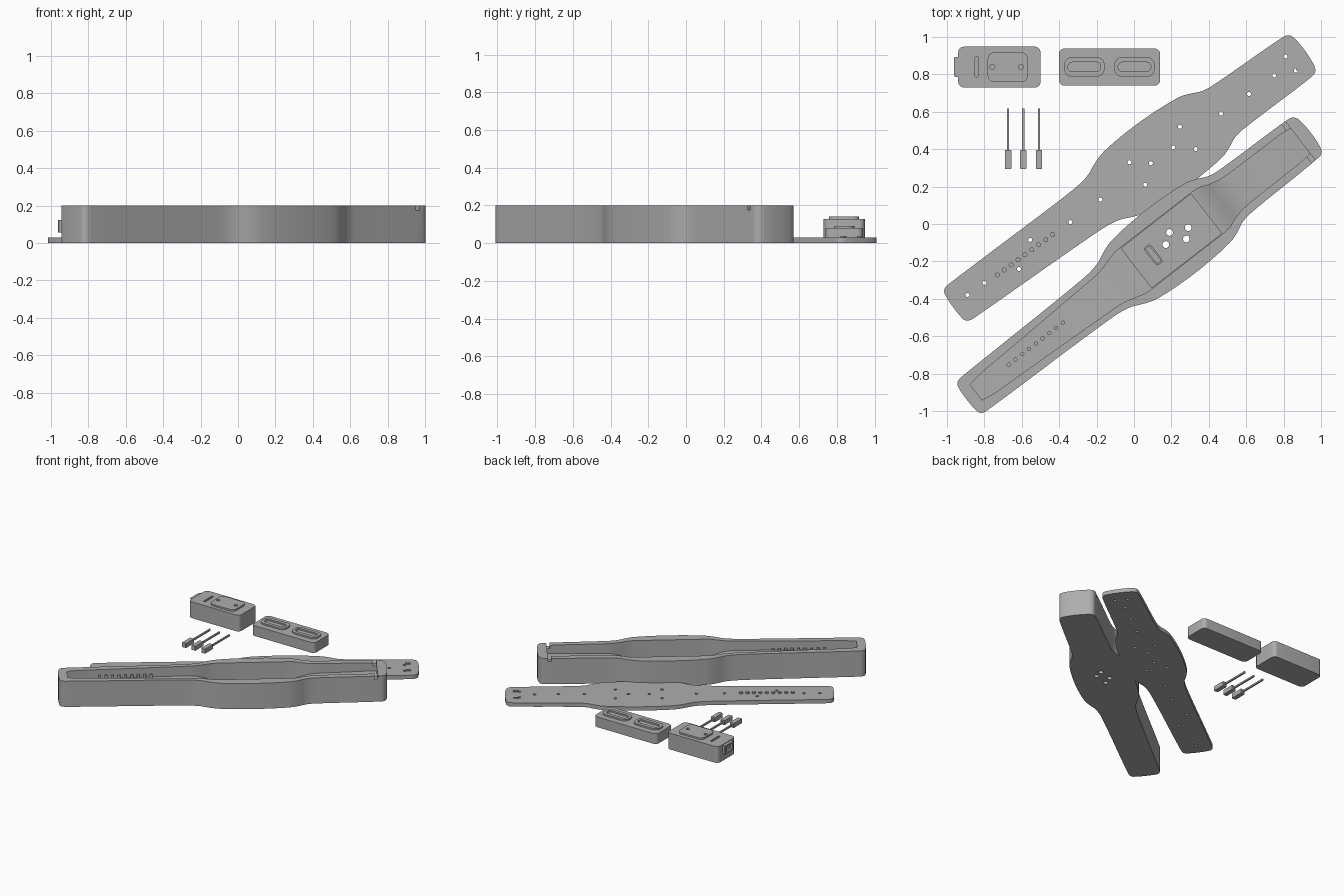
import bpy, bmesh, math
from mathutils import Matrix

if "Cube" in bpy.data.objects:
    bpy.data.objects.remove(bpy.data.objects["Cube"])

grey = bpy.data.materials.new("plain_grey")
grey.diffuse_color = (0.42, 0.42, 0.42, 1)
grey.use_nodes = True
grey.node_tree.nodes["Principled BSDF"].inputs["Base Color"].default_value = grey.diffuse_color


def finish(name, bm, place=None):
    bmesh.ops.recalc_face_normals(bm, faces=bm.faces)
    me = bpy.data.meshes.new(name)
    bm.to_mesh(me)
    bm.free()
    me.materials.append(grey)
    ob = bpy.data.objects.new(name, me)
    bpy.context.collection.objects.link(ob)
    if place:
        ob.matrix_world = place
    return ob


def add_prism(bm, pts, z0, z1):
    """Extrude a flat outline from z0 to z1."""
    lo = [bm.verts.new((x, y, z0)) for x, y in pts]
    hi = [bm.verts.new((x, y, z1)) for x, y in pts]
    n = len(pts)
    bm.faces.new(lo[::-1])
    bm.faces.new(hi)
    for i in range(n):
        j = (i + 1) % n
        bm.faces.new((lo[i], lo[j], hi[j], hi[i]))


def rounded(x0, x1, y0, y1, r, steps=6):
    pts = []
    for k, (cx, cy) in enumerate([(x1 - r, y1 - r), (x0 + r, y1 - r), (x0 + r, y0 + r), (x1 - r, y0 + r)]):
        for s in range(steps + 1):
            a = math.pi / 2 * (k + s / steps)
            pts.append((cx + r * math.cos(a), cy + r * math.sin(a)))
    return pts


def circle(x, y, r, n=20):
    return [(x + r * math.cos(2 * math.pi * i / n), y + r * math.sin(2 * math.pi * i / n)) for i in range(n)]


def prisms(name, items, place=None):
    bm = bmesh.new()
    for pts, z0, z1 in items:
        add_prism(bm, pts, z0, z1)
    return finish(name, bm, place)


def cut(ob, cutter):
    mod = ob.modifiers.new("cut", 'BOOLEAN')
    mod.operation = 'DIFFERENCE'
    mod.solver = 'EXACT'
    mod.object = cutter
    bpy.context.view_layer.update()
    bpy.context.view_layer.objects.active = ob
    bpy.ops.object.modifier_apply(modifier=mod.name)
    bpy.data.objects.remove(cutter)


def smooth(ob):
    bpy.ops.object.select_all(action='DESELECT')
    ob.select_set(True)
    bpy.context.view_layer.objects.active = ob
    bpy.ops.object.shade_smooth_by_angle(angle=math.radians(30))


def chaikin(pts, times=2):
    """Round off a closed outline by corner cutting."""
    for _ in range(times):
        out = []
        for (ax, ay), (bx, by) in zip(pts, pts[1:] + pts[:1]):
            out += [(.75 * ax + .25 * bx, .75 * ay + .25 * by), (.25 * ax + .75 * bx, .25 * ay + .75 * by)]
        pts = out
    return pts


# Strap outline: half widths along the length, mirrored
half = [(-1.385, .05), (-1.375, .11), (-1.30, .115), (-.55, .126), (-.40, .138), (-.32, .178),
        (-.24, .203), (0, .217), (.24, .203), (.31, .18), (.37, .148), (.46, .14),
        (.87, .134), (.93, .125), (.943, .05)]
outline = chaikin([(u, -v) for u, v in half] + half[::-1])


def strap_place(x, y, degrees):
    return Matrix.Translation((x, y, 0)) @ Matrix.Rotation(math.radians(degrees), 4, 'Z')


mould_at = strap_place(.2, -.09, 37.8)
lid_at = strap_place(.153, .37, 36)

# Mould base with a strap cavity whose floor dips towards the middle
mould = prisms("mould_base", [(outline, 0, .2)], mould_at)
sections = [(-1.322, .052, .14), (-1.25, .064, .135), (-.9, .078, .13), (-.46, .098, .125),
            (-.40, .103, .118), (-.34, .12, .095), (-.29, .135, .07), (-.24, .138, .06),
            (.24, .138, .06), (.29, .135, .07), (.34, .115, .095), (.40, .1, .118),
            (.46, .095, .125), (.80, .092, .135), (.872, .085, .14)]
bm = bmesh.new()
rings = [[bm.verts.new(p) for p in ((u, -w, f), (u, w, f), (u, w, .3), (u, -w, .3))] for u, w, f in sections]
bm.faces.new(rings[0])
bm.faces.new(rings[-1])
for a, b in zip(rings, rings[1:]):
    for i in range(4):
        j = (i + 1) % 4
        bm.faces.new((a[i], a[j], b[j], b[i]))
cut(mould, finish("cavity_cutter", bm, mould_at))
cut(mould, prisms("case_cutter", [(rounded(-.237, .237, -.134, .134, .012), .03, .3)], mould_at))
# Pin channel across the wide end
cut(mould, prisms("channel_cutter", [(rounded(.848, .872, -.3, .3, .002, 1), .175, .3)], mould_at))
# Sensor holes through the floor
inv = mould_at.inverted()
holes = []
for x, y in ((.19, -.045), (.29, -.02), (.17, -.11), (.28, -.08)):
    u, v = (inv @ Matrix.Translation((x, y, 0))).translation[:2]
    holes.append((circle(u, v, .018, 24), -.1, .05))
cut(mould, prisms("hole_cutter", holes, mould_at))
smooth(mould)

# Raised slot frame on the case floor
frame = prisms("slot_frame", [(rounded(-.145, -.1, -.06, .06, .015), .025, .1)], mould_at)
cut(frame, prisms("frame_cutter", [(rounded(-.136, -.109, -.051, .051, .009), .085, .2)], mould_at))
smooth(frame)

# Row of pegs that form the strap holes, and matching studs on the lid
row = [-1.093 + .0458 * i for i in range(9)]
smooth(prisms("mould_pegs", [(circle(u, .01, .011), .11, .185) for u in row], mould_at))

# Flat lid with vent holes
lid = prisms("mould_lid", [(outline, 0, .03)], lid_at)
vents = [(.81, .895), (.865, .82), (.75, .795), (.615, .695), (.465, .59), (.245, .52), (.21, .41),
         (.33, .40), (.09, .325), (-.025, .33), (.06, .21), (-.18, .13), (-.34, .01),
         (-.555, -.085), (-.615, -.24), (-.80, -.315), (-.89, -.38)]
cut(lid, prisms("vent_cutter", [(circle(x, y, .011, 16), -.1, .1) for x, y in vents]))
smooth(lid)
smooth(prisms("lid_studs", [(circle(u, 0, .013), .02, .04) for u in row], lid_at))
# Small latch ribs at the wide end of the lid
prisms("lid_ribs", [(rounded(.845, .885, s * .055 - .007, s * .055 + .007, .002, 1), .02, .038)
                    for s in (-1, 1)], lid_at)

# Tall case block with pad, slot and side port
block = prisms("case_block", [(rounded(-.94, -.50, .73, .948, .03), 0, .127)])
cut(block, prisms("slot_cutter", [(rounded(-.85, -.833, .787, .893, .003, 1), .11, .3)]))
smooth(block)
pad = prisms("case_pad", [(rounded(-.782, -.568, .758, .918, .035), .12, .14)])
cut(pad, prisms("pad_cutter", [(circle(x, .84, .013), .128, .3) for x in (-.757, -.605)]))
smooth(pad)
port = prisms("side_port", [(rounded(-.962, -.93, .787, .893, .004, 1), .055, .122)])
cut(port, prisms("port_cutter", [(rounded(-1.1, -.945, .803, .877, .002, 1), .068, .109)]))

# Low block with two raised oval frames
smooth(prisms("low_block", [(rounded(-.402, .14, .74, .938, .03), 0, .08)]))
for i, x in enumerate((-.373, -.105)):
    ring = prisms("oval_frame_%d" % (i + 1), [(rounded(x, x + .215, .788, .892, .04), .07, .092)])
    cut(ring, prisms("oval_cutter", [(rounded(x + .02, x + .195, .815, .865, .022), .081, .3)]))
    smooth(ring)

# Three small plugs with thin rods
for i, x in enumerate((-.673, -.592, -.508)):
    prisms("plug_%d" % (i + 1), [(rounded(x - .017, x + .017, .295, .395, .002, 1), 0, .035)])
    prisms("plug_rod_%d" % (i + 1), [(rounded(x - .006, x + .006, .39, .618, .002, 1), .011, .023)])
